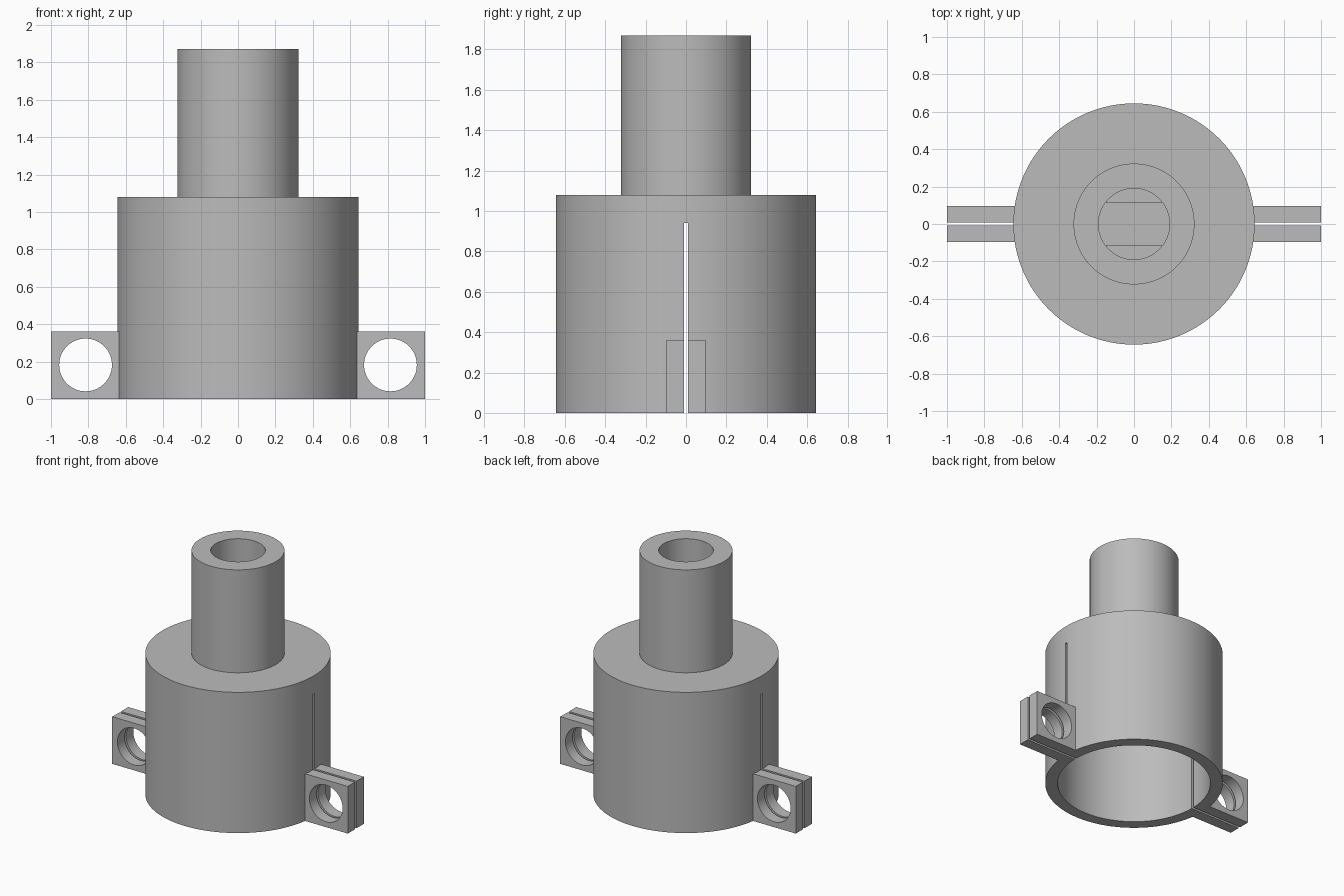
import bpy, math

if "Cube" in bpy.data.objects:
    bpy.data.objects.remove(bpy.data.objects["Cube"])

grey = bpy.data.materials.new("plain_grey")
grey.diffuse_color = (0.5, 0.5, 0.5, 1)
grey.use_nodes = True
grey.node_tree.nodes["Principled BSDF"].inputs["Base Color"].default_value = grey.diffuse_color


def finish(name, verts, faces):
    mesh = bpy.data.meshes.new(name)
    mesh.from_pydata(verts, [], faces)
    mesh.materials.append(grey)
    ob = bpy.data.objects.new(name, mesh)
    bpy.context.collection.objects.link(ob)
    return ob


def lathe(name, profile, n=96):
    """Closed solid turned around z; the profile starts and ends on the axis."""
    verts, faces = [(0, 0, profile[0][1])], []
    inner = profile[1:-1]
    for r, z in inner:
        verts += [(r * math.cos(2 * math.pi * i / n), r * math.sin(2 * math.pi * i / n), z)
                  for i in range(n)]
    verts.append((0, 0, profile[-1][1]))
    last = len(verts) - 1
    top = 1 + (len(inner) - 1) * n
    for i in range(n):
        j = (i + 1) % n
        faces.append((0, 1 + j, 1 + i))
        for k in range(len(inner) - 1):
            a, b = 1 + k * n, 1 + (k + 1) * n
            faces.append((a + i, a + j, b + j, b + i))
        faces.append((top + i, top + j, last))
    return finish(name, verts, faces)


def box(name, lo, hi):
    verts = [(x, y, z) for x in (lo[0], hi[0]) for y in (lo[1], hi[1]) for z in (lo[2], hi[2])]
    faces = [(0, 1, 3, 2), (4, 6, 7, 5), (0, 4, 5, 1), (2, 3, 7, 6), (0, 2, 6, 4), (1, 5, 7, 3)]
    return finish(name, verts, faces)


def combine(target, tool, operation):
    mod = target.modifiers.new(operation, 'BOOLEAN')
    mod.operation, mod.solver, mod.object = operation, 'EXACT', tool
    bpy.context.view_layer.objects.active = target
    bpy.ops.object.modifier_apply(modifier=mod.name)
    bpy.data.objects.remove(tool)


# Hollow cup with a narrower bored neck on top
body = lathe("clamp_adapter", [
    (0, 0.94), (0.555, 0.94), (0.555, 0), (0.645, 0), (0.645, 1.08),
    (0.323, 1.08), (0.323, 1.87), (0.19, 1.87), (0.19, 1.08), (0, 1.08)])

# Two flats in the lower half of the bore
for s in (-1, 1):
    ys = sorted((s * 0.115, s * 0.23))
    combine(body, box("bore_flat", (-0.2, ys[0], 1.02), (0.2, ys[1], 1.48)), 'UNION')

# Clamping lugs on both sides, each with a bolt hole
for s in (-1, 1):
    xs = sorted((s * 0.6, s))
    combine(body, box("lug", (xs[0], -0.097, 0), (xs[1], 0.097, 0.362)), 'UNION')
for s in (-1, 1):
    hole = lathe("bolt_hole", [(0, -0.2), (0.141, -0.2), (0.141, 0.2), (0, 0.2)], 64)
    hole.location = (s * 0.815, 0, 0.182)
    hole.rotation_euler = (math.pi / 2, 0, 0)
    bpy.context.view_layer.update()
    combine(body, hole, 'DIFFERENCE')

# Thin slit that splits the cup wall and the lugs
combine(body, box("slit", (-1.2, -0.009, -0.1), (1.2, 0.009, 0.94)), 'DIFFERENCE')

body.select_set(True)
bpy.context.view_layer.objects.active = body
bpy.ops.object.shade_smooth_by_angle(angle=math.radians(30))
